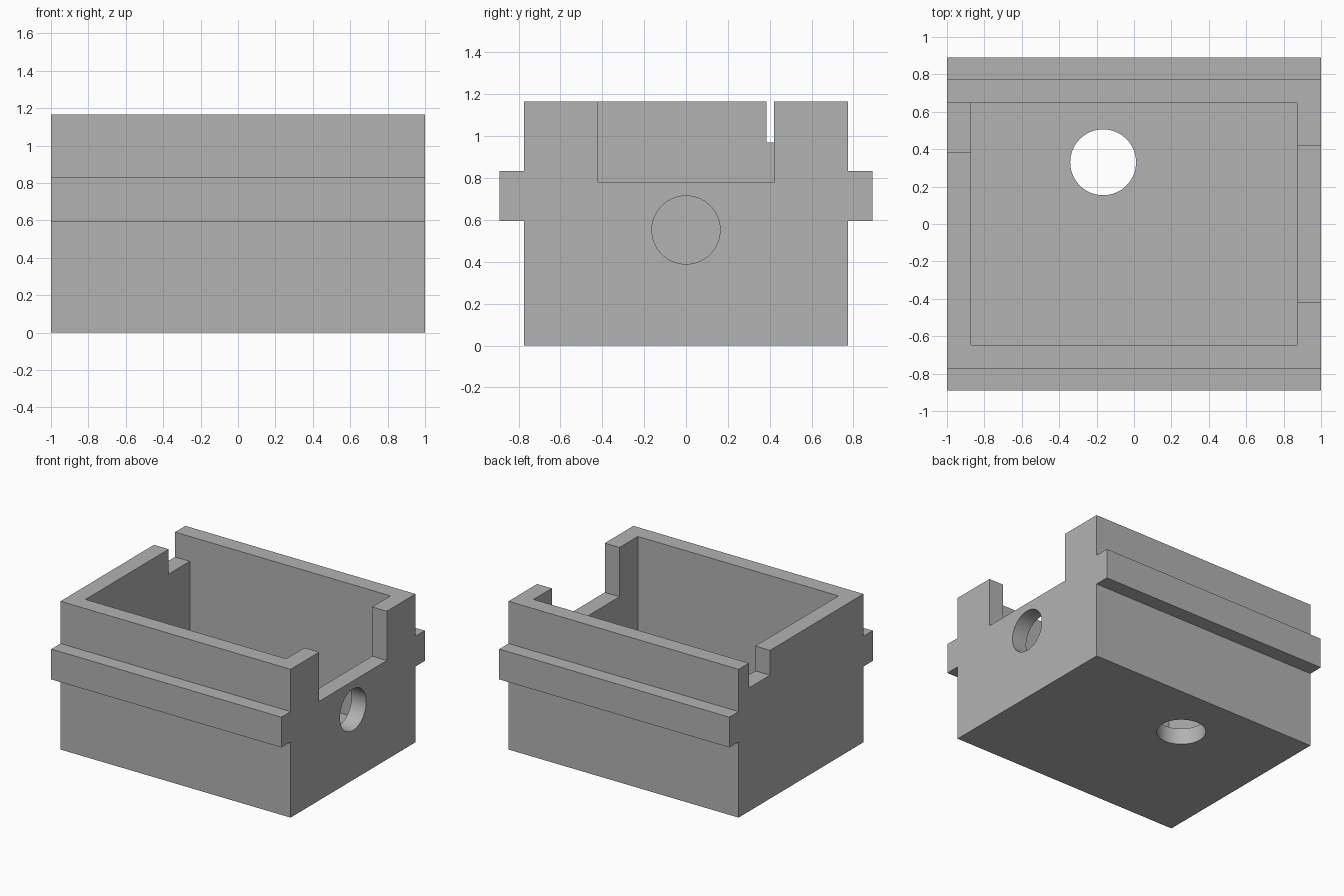
import bpy, bmesh, math
from mathutils import Matrix, Vector

cube = bpy.data.objects.get("Cube")
if cube:
    bpy.data.objects.remove(cube, do_unlink=True)

LENGTH, HEIGHT, HALF_W, RAIL_W = 2.0, 1.165, 0.775, 0.89
RAIL_LOW, RAIL_TOP = 0.595, 0.833
WALL = 0.128
INNER_X, INNER_Y = LENGTH / 2 - WALL, HALF_W - WALL

grey = bpy.data.materials.new("grey")
grey.use_nodes = True
colour = (0.45, 0.45, 0.45, 1)
grey.diffuse_color = colour
grey.node_tree.nodes["Principled BSDF"].inputs["Base Color"].default_value = colour


def make_object(name, bm):
    bmesh.ops.recalc_face_normals(bm, faces=bm.faces)
    mesh = bpy.data.meshes.new(name)
    bm.to_mesh(mesh)
    bm.free()
    mesh.materials.append(grey)
    obj = bpy.data.objects.new(name, mesh)
    bpy.context.collection.objects.link(obj)
    return obj


def box(name, low, high):
    low, high = Vector(low), Vector(high)
    bm = bmesh.new()
    bmesh.ops.create_cube(bm, size=1, matrix=Matrix.Translation((low + high) / 2)
                          @ Matrix.Diagonal((high - low).to_4d()))
    return make_object(name, bm)


def cylinder(name, centre, radius, depth, turn=0):
    bm = bmesh.new()
    bmesh.ops.create_cone(bm, cap_ends=True, segments=64, radius1=radius, radius2=radius,
                          depth=depth, matrix=Matrix.Translation(centre)
                          @ Matrix.Rotation(turn, 4, "Y"))
    return make_object(name, bm)


# Box body with side rails, extruded from its end profile
half = [(HALF_W, 0), (HALF_W, RAIL_LOW), (RAIL_W, RAIL_LOW),
        (RAIL_W, RAIL_TOP), (HALF_W, RAIL_TOP), (HALF_W, HEIGHT)]
profile = half + [(-y, z) for y, z in reversed(half)]
bm = bmesh.new()
end = bm.faces.new([bm.verts.new((-LENGTH / 2, y, z)) for y, z in profile])
extruded = bmesh.ops.extrude_face_region(bm, geom=[end], use_keep_orig=True)
bmesh.ops.translate(bm, vec=(LENGTH, 0, 0),
                    verts=[v for v in extruded["geom"] if isinstance(v, bmesh.types.BMVert)])
body = make_object("railed_box", bm)

# Cavity, end wall notches and the two round holes
cutters = [
    box("cavity_cutter", (-INNER_X, -INNER_Y, WALL), (INNER_X, INNER_Y, 1.5)),
    box("wide_notch_cutter", (0.8, -0.42, 0.778), (1.2, 0.42, 1.5)),
    box("small_notch_cutter", (-1.2, 0.385, 0.97), (-0.8, INNER_Y, 1.5)),
    cylinder("end_hole_cutter", (1, 0, 0.552), 0.163, 0.5, math.pi / 2),
    cylinder("floor_hole_cutter", (-0.165, 0.33, 0), 0.176, 0.5),
]
bpy.context.view_layer.objects.active = body
for cutter in cutters:
    cutter.hide_render = True
    cut = body.modifiers.new(cutter.name, "BOOLEAN")
    cut.operation = "DIFFERENCE"
    cut.solver = "EXACT"
    cut.object = cutter
    bpy.ops.object.modifier_apply(modifier=cut.name)
    bpy.data.objects.remove(cutter, do_unlink=True)

# Smooth hole walls, sharp edges elsewhere
bpy.ops.object.select_all(action="DESELECT")
body.select_set(True)
bpy.ops.object.shade_smooth_by_angle(angle=math.radians(30))
